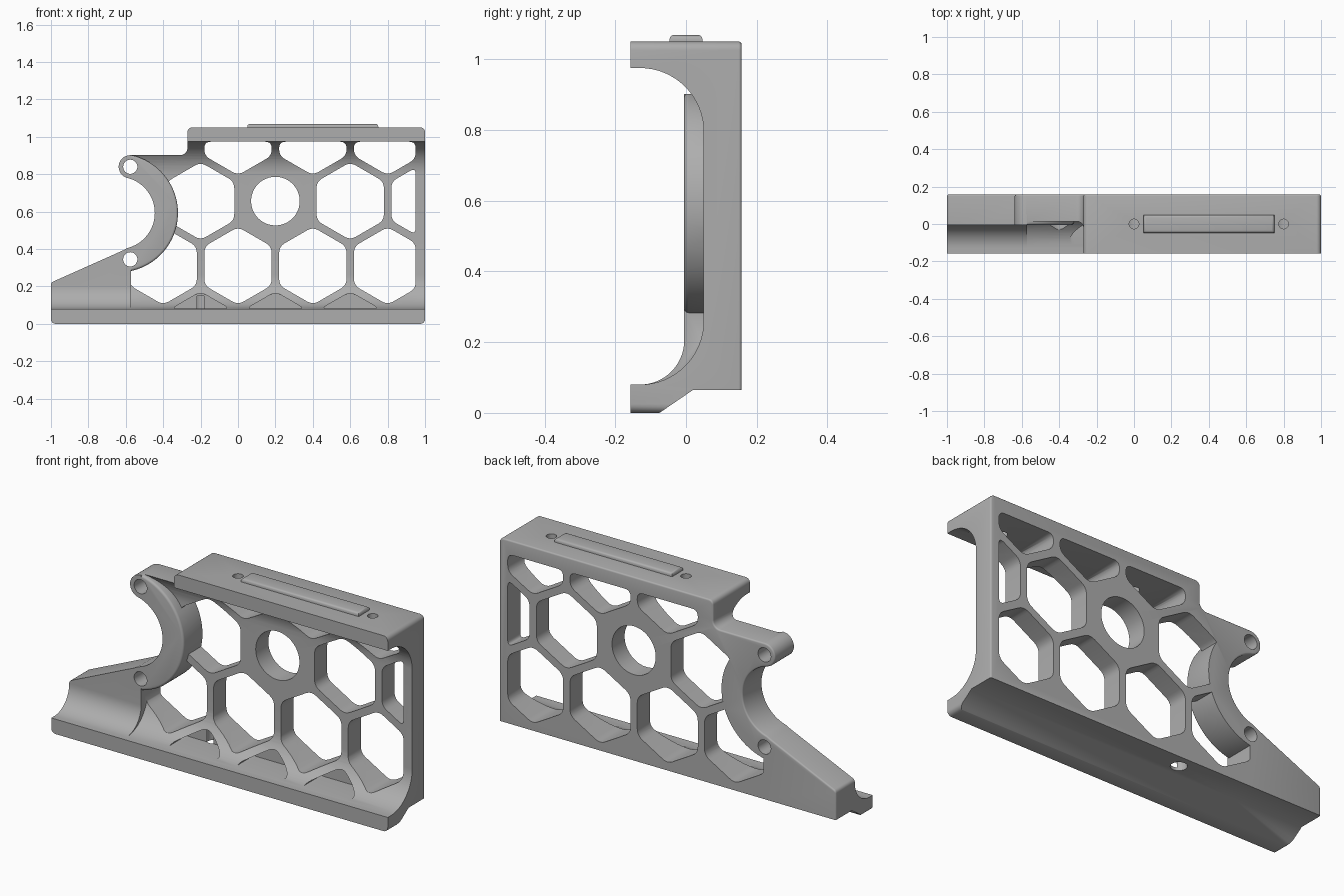
import bpy, bmesh
from math import sin, cos, pi, radians, atan2, degrees
from mathutils import Vector

if "Cube" in bpy.data.objects:
    bpy.data.objects.remove(bpy.data.objects["Cube"], do_unlink=True)

grey = bpy.data.materials.new("plain grey")
grey.use_nodes = True
grey.diffuse_color = (0.42, 0.42, 0.42, 1)
grey.node_tree.nodes["Principled BSDF"].inputs["Base Color"].default_value = (0.42, 0.42, 0.42, 1)

BACK = 0.157
OUT = 0.4          # overshoot for cutting solids


def arc(cx, cy, r, a0, a1, n=16):
    angles = [radians(a0 + (a1 - a0) * i / n) for i in range(n + 1)]
    return [(cx + r * cos(a), cy + r * sin(a)) for a in angles]


def circle(cx, cy, r, n=48):
    return arc(cx, cy, r, 0, 360, n)[:-1]


def rounded(pts, r, n=5):
    """Round every corner of a polygon with a small curve."""
    out = []
    for i, p in enumerate(pts):
        p = Vector(p)
        a, b = Vector(pts[i - 1]) - p, Vector(pts[(i + 1) % len(pts)]) - p
        s = p + a.normalized() * min(r, a.length * 0.45)
        e = p + b.normalized() * min(r, b.length * 0.45)
        for k in range(n + 1):
            t = k / n
            out.append(tuple(s * (1 - t) ** 2 + p * 2 * t * (1 - t) + e * t * t))
    return out


def clip(pts, axis, limit, sign):
    """Keep the part of a polygon where sign * coordinate <= sign * limit."""
    out = []
    for i, p in enumerate(pts):
        q = pts[i - 1]
        dp, dq = sign * (p[axis] - limit), sign * (q[axis] - limit)
        if dp * dq < 0:
            out.append(tuple(Vector(q).lerp(Vector(p), dq / (dq - dp))))
        if dp <= 0:
            out.append(p)
    return out


def prism(name, pts, axis, lo, hi, bevel_at=None, bevel=0.01):
    place = {"x": lambda p, d: (d, p[0], p[1]),
             "y": lambda p, d: (p[0], d, p[1]),
             "z": lambda p, d: (p[0], p[1], d)}[axis]
    bm = bmesh.new()
    rings = [[bm.verts.new(place(p, d)) for p in pts] for d in (lo, hi)]
    for ring in rings:
        bm.faces.new(ring)
    for i in range(len(pts)):
        bm.faces.new((rings[0][i - 1], rings[0][i], rings[1][i], rings[1][i - 1]))
    bmesh.ops.recalc_face_normals(bm, faces=bm.faces)
    if bevel_at is not None:
        rim = set(rings[bevel_at])
        edges = [e for e in bm.edges if set(e.verts) <= rim]
        bmesh.ops.bevel(bm, geom=edges, offset=bevel, segments=3, profile=0.5, affect="EDGES")
    mesh = bpy.data.meshes.new(name)
    bm.to_mesh(mesh)
    bm.free()
    mesh.materials.append(grey)
    ob = bpy.data.objects.new(name, mesh)
    bpy.context.collection.objects.link(ob)
    return ob


def combine(target, other, operation):
    mod = target.modifiers.new("combine", "BOOLEAN")
    mod.operation, mod.solver, mod.object = operation, "EXACT", other
    bpy.context.view_layer.update()
    graph = bpy.context.evaluated_depsgraph_get()
    mesh = bpy.data.meshes.new_from_object(target.evaluated_get(graph))
    target.modifiers.clear()
    target.data = mesh
    bpy.data.objects.remove(other, do_unlink=True)


def smooth(ob, angle=35):
    bpy.ops.object.select_all(action="DESELECT")
    ob.select_set(True)
    bpy.context.view_layer.objects.active = ob
    bpy.ops.object.shade_smooth_by_angle(angle=radians(angle))


# Cross-sections: C-shaped main frame and thicker left arm
foot = [(0.3, 0.065), (0.02, 0.065), (-0.075, 0), (-0.075, -0.1), (-BACK, -0.1), (-BACK, 0.08)]
main_section = (foot + arc(-0.13, 0.26, 0.18, -90, 0) + arc(-0.13, 0.795, 0.18, 0, 90)
                + [(-BACK, 0.975), (-BACK, 1.2), (0.3, 1.2)])
arm_section = foot + arc(-0.13, 0.205, 0.125, -90, 0) + [(-0.005, 1.2), (0.3, 1.2)]

JOINT_X = -0.576                      # pivot holes sit on this line
RING = (-0.638, 0.593)                # centre of the curved arm
INNER, OUTER = 0.193, 0.317
PIVOTS = ((JOINT_X, 0.84), (JOINT_X, 0.345))

frame = prism("honeycomb_bracket", main_section, "x", JOINT_X, 1.1)

# Honeycomb openings
PITCH, WEB = 0.4, 0.04
ROW = PITCH * 0.75 ** 0.5
RADIUS = (PITCH - WEB) / 3 ** 0.5


def hexagon(x, z):
    pts = [(x + RADIUS * sin(k * pi / 3), z + RADIUS * cos(k * pi / 3)) for k in range(6)]
    for axis, limit, sign in ((0, 0.95, 1), (1, 0.974, 1), (1, 0.081, -1)):
        pts = clip(pts, axis, limit, sign)
    return rounded(pts, 0.035)


LOW = 0.31
for row, first, count in ((0, -0.4, 4), (1, -0.2, 4), (2, 0.0, 3), (-1, -0.2, 3)):
    for i in range(count):
        x, z = first + i * PITCH, LOW + row * ROW
        if row == 1 and i == 1:
            outline = circle(x, z, 0.13)          # round window
        else:
            outline = hexagon(x, z)
        depth = 0.05 if row == -1 else OUT        # lowest row is only pocketed
        combine(frame, prism("opening", outline, "y", -OUT, depth), "DIFFERENCE")

# Left arm and curved arm
combine(frame, prism("arm", arm_section, "x", -1.1, JOINT_X + 0.004), "UNION")
combine(frame, prism("curved_arm", circle(*RING, OUTER, 96), "y", -0.005, 0.29, 0, 0.012), "UNION")

# Outer silhouette trims everything
sweep = degrees(atan2(PIVOTS[0][1] - RING[1], JOINT_X - RING[0]))
corner = 0.025
outline = (arc(-1 + corner, corner, corner, 180, 270, 5)
           + arc(1 - corner, corner, corner, 270, 360, 5)
           + arc(1 - corner, 1.05 - corner, corner, 0, 90, 5)
           + arc(-0.27 + corner, 1.05 - corner, corner, 90, 180, 5)
           + arc(-0.31, 0.942, 0.04, 0, -90, 6)
           + arc(*PIVOTS[0], 0.062, 90, 180 + sweep, 16)
           + arc(*RING, INNER, sweep - 1, -sweep, 40)
           + [(-0.61, 0.395)]
           + arc(-0.98, 0.208, 0.02, 114, 180, 4))
combine(frame, prism("silhouette", outline, "y", -OUT, BACK, 1, 0.008), "INTERSECT")

# Pivot holes, screw holes in the top, and a socket underneath
for x, z in PIVOTS:
    combine(frame, prism("pivot_hole", circle(x, z, 0.038, 32), "y", -OUT, OUT), "DIFFERENCE")
for x in (0.0, 0.8):
    combine(frame, prism("screw_hole", circle(x, 0, 0.026, 24), "z", 0.9, 1.2), "DIFFERENCE")
combine(frame, prism("socket", circle(-0.2, 0.085, 0.04, 24), "z", 0.03, 0.15), "DIFFERENCE")
smooth(frame)

# Raised rail on top
rail = prism("top_rail", [(0.05, -0.047), (0.75, -0.047), (0.75, 0.047), (0.05, 0.047)],
             "z", 1.045, 1.069, 1, 0.014)
smooth(rail)
